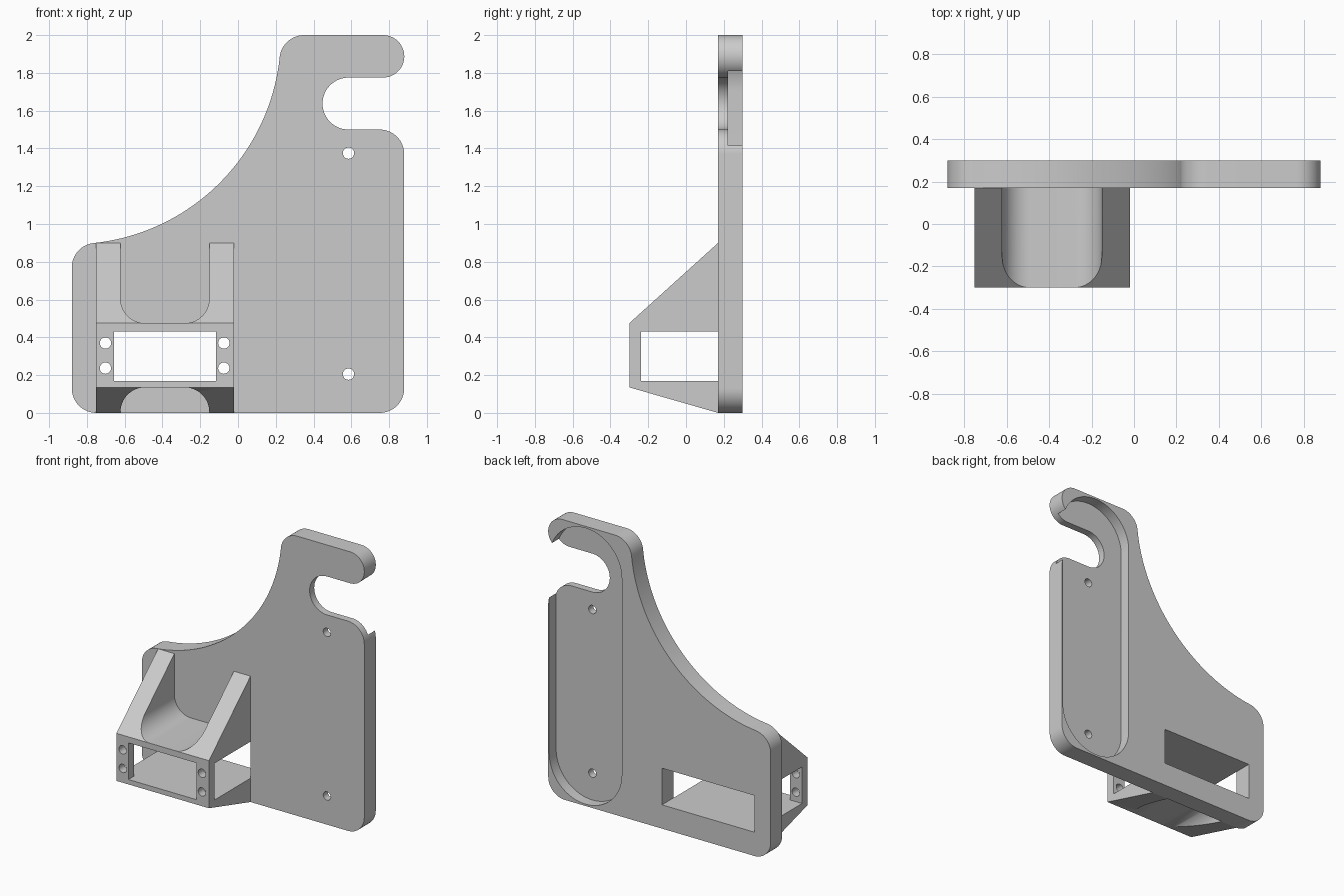
import bpy, bmesh
from math import cos, sin, radians, atan2, degrees

default = bpy.data.objects.get("Cube")
if default:
    bpy.data.objects.remove(default, do_unlink=True)

grey = bpy.data.materials.new("plain grey")
grey.use_nodes = True
COLOR = (0.6, 0.6, 0.6, 1)
grey.diffuse_color = COLOR
grey.node_tree.nodes["Principled BSDF"].inputs["Base Color"].default_value = COLOR


def arc(cx, cz, r, start, end, n=16):
    """Points along an arc, angles in degrees."""
    steps = [radians(start + (end - start) * i / n) for i in range(n + 1)]
    return [(cx + r * cos(a), cz + r * sin(a)) for a in steps]


def rounded_box(x0, x1, z0, z1, r):
    return (arc(x1 - r, z1 - r, r, 90, 0) + arc(x1 - r, z0 + r, r, 0, -90)
            + arc(x0 + r, z0 + r, r, -90, -180) + arc(x0 + r, z1 - r, r, 180, 90))


def prism(name, points, low, high, axis="y"):
    """Extrude an (x, z) outline along y, or a (y, z) outline along x."""
    bm = bmesh.new()
    place = (lambda p, d: (p[0], d, p[1])) if axis == "y" else (lambda p, d: (d, p[0], p[1]))
    a = [bm.verts.new(place(p, low)) for p in points]
    b = [bm.verts.new(place(p, high)) for p in points]
    bm.faces.new(a)
    bm.faces.new(b[::-1])
    for i in range(len(a)):
        j = (i + 1) % len(a)
        bm.faces.new((a[i], b[i], b[j], a[j]))
    bmesh.ops.remove_doubles(bm, verts=bm.verts, dist=1e-5)
    bmesh.ops.recalc_face_normals(bm, faces=bm.faces)
    mesh = bpy.data.meshes.new(name)
    bm.to_mesh(mesh)
    bm.free()
    ob = bpy.data.objects.new(name, mesh)
    bpy.context.collection.objects.link(ob)
    mesh.materials.append(grey)
    return ob


def box(name, x0, x1, y0, y1, z0, z1):
    return prism(name, [(x0, z0), (x1, z0), (x1, z1), (x0, z1)], y0, y1)


def bore(x, z, y0, y1, r=0.03):
    return prism("bore_cutter", arc(x, z, r, 0, 360, 24), y0, y1)


def carve(ob, cutters):
    """Subtract each cutter, then smooth the curved walls."""
    bpy.ops.object.select_all(action="DESELECT")
    bpy.context.view_layer.objects.active = ob
    ob.select_set(True)
    for c in cutters:
        c.hide_render = True
        mod = ob.modifiers.new("cut", "BOOLEAN")
        mod.operation, mod.solver, mod.object = "DIFFERENCE", "EXACT", c
        bpy.ops.object.modifier_apply(modifier=mod.name)
        bpy.data.objects.remove(c, do_unlink=True)
    bpy.ops.object.shade_smooth_by_angle(angle=radians(30))


FRONT, MID, FLOOR, BACK = -0.30, 0.17, 0.222, 0.30   # depth levels
LEFT, RIGHT = -0.752, -0.02                          # bracket sides
R = 0.13                                             # corner radius

# Back plate: rounded corners, sweeping concave edge, hook with open notch
sweep = degrees(atan2(R, 1.11 + R - 0.01))
outline = (arc(-0.75, 0.77, R, 180, 90 + sweep)
           + arc(-0.88, 2.0, 1.107, -90 + sweep, -sweep, 40)
           + arc(0.35, 1.87, R, 180 - sweep, 90)
           + arc(0.768, 1.8875, 0.1125, 90, -90, 24)
           + arc(0.585, 1.6375, 0.1375, 90, 270, 28)
           + arc(0.75, 1.37, R, 90, 0)
           + arc(0.75, R, R, 0, -90)
           + arc(-0.75, R, R, -90, -180))
plate = prism("back_plate", outline, MID, BACK)

# Long rounded pocket in the back, bracket window and two screw holes
pocket = prism("pocket_cutter", arc(0.585, 1.70, 0.287, 180, 0, 40)
               + arc(0.585, 0.30, 0.287, 0, -180, 40), FLOOR, 0.5)
window = box("window_cutter", LEFT, RIGHT, 0, 0.5, 0.17, 0.432)
carve(plate, [pocket, window] + [bore(0.585, z, 0, 0.5) for z in (0.205, 1.375)])

# Front bracket: wedge with upper cradle, lower channel and a hollow middle
bracket = prism("front_bracket", [(MID, 0.9), (FRONT, 0.475), (FRONT, 0.135), (MID, 0)],
                LEFT, RIGHT, axis="x")
cradle = prism("cradle_cutter", rounded_box(-0.622, -0.152, 0.475, 1.3, R), -0.6, 0.4)
channel = prism("channel_cutter", rounded_box(-0.622, -0.152, -0.4, 0.135, R), -0.6, 0.4)
hollow = box("hollow_cutter", -1, 0.2, -0.238, 0.4, 0.17, 0.432)
opening = box("opening_cutter", -0.657, -0.117, -0.5, 0, 0.17, 0.432)
bolts = [bore(x, z, -0.5, -0.1) for x in (-0.702, -0.075) for z in (0.237, 0.37)]
carve(bracket, [cradle, channel, hollow, opening] + bolts)
